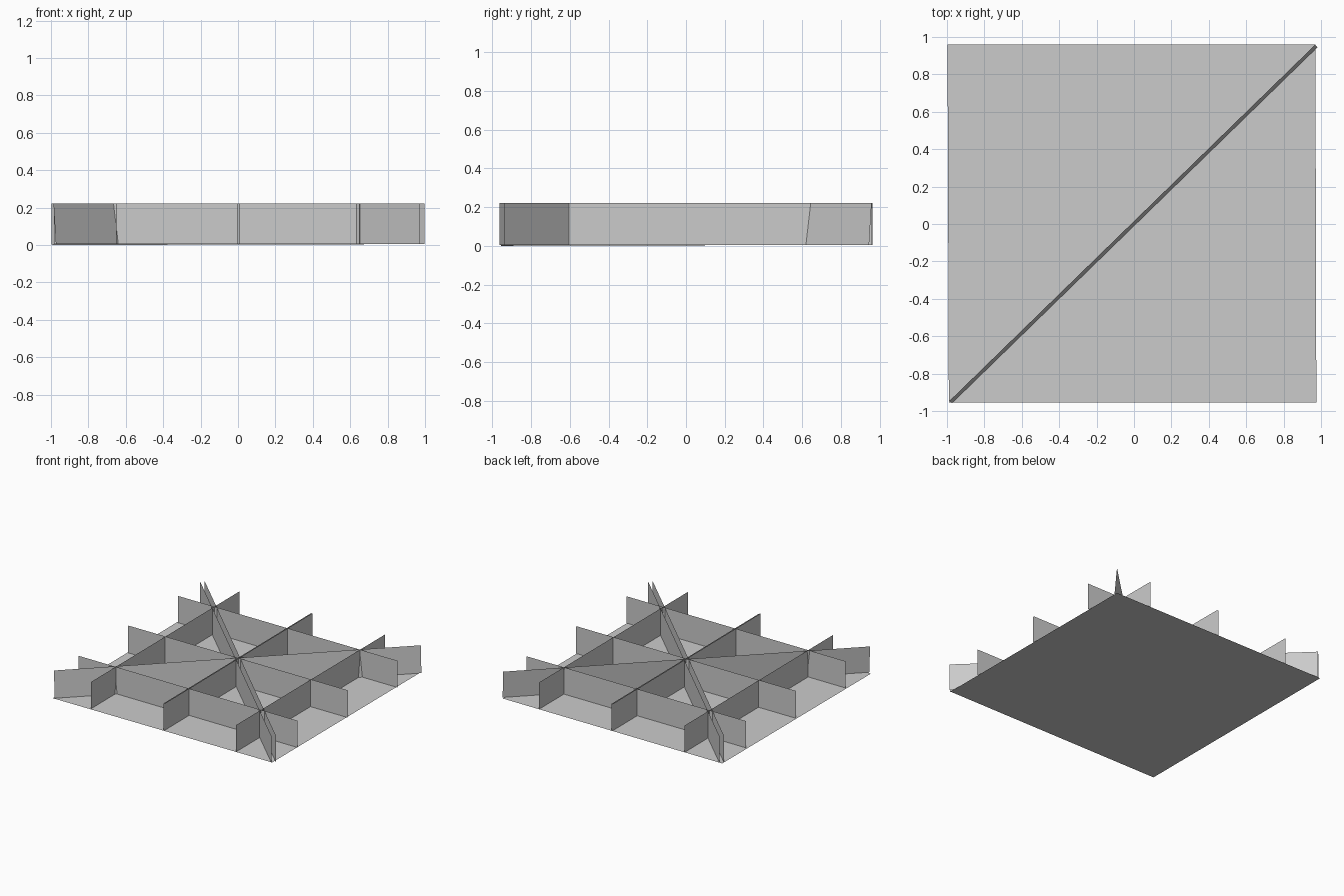
import bpy
import bmesh
from mathutils import Vector

cube = bpy.data.objects.get("Cube")
if cube:
    bpy.data.objects.remove(cube, do_unlink=True)

grey = bpy.data.materials.new("light grey")
grey.use_nodes = True
colour = (0.6, 0.6, 0.6, 1)
grey.diffuse_color = colour
grey.node_tree.nodes["Principled BSDF"].inputs["Base Color"].default_value = colour

FLOOR, TOP = 0.005, 0.222


def sheet(name, corners):
    """One flat four-sided panel without thickness."""
    mesh = bpy.data.meshes.new(name)
    bm = bmesh.new()
    bm.faces.new([bm.verts.new(c) for c in corners])
    bm.to_mesh(mesh)
    bm.free()
    mesh.materials.append(grey)
    obj = bpy.data.objects.new(name, mesh)
    bpy.context.collection.objects.link(obj)
    return obj


def wall(name, start, end, lean=0.0, shift=0.0):
    """Upright panel between two floor points; lean tips its top sideways."""
    a, b = Vector((*start, 0)), Vector((*end, 0))
    side = Vector((a.y - b.y, b.x - a.x, 0)).normalized()
    low = side * (shift - lean) + Vector((0, 0, FLOOR))
    high = side * (shift + lean) + Vector((0, 0, TOP))
    return sheet(name, [a + low, b + low, b + high, a + high])


# Base plate
sheet("base_plate", [(-0.99, -0.955, 0), (0.975, -0.955, FLOOR),
                     (0.97, 0.96, FLOOR), (-0.997, 0.96, FLOOR)])

# Outer dividers of the grid
wall("right_divider", (-0.65, -0.955), (-0.66, 0.96))
wall("left_divider", (0.652, -0.955), (0.645, 0.96))
wall("front_divider", (-0.985, -0.633), (0.98, -0.635))
wall("back_divider", (-0.985, 0.638), (0.98, 0.64))

# Middle dividers, each a close pair of panels
for i, shift in enumerate((-0.004, 0.004)):
    wall(f"middle_lengthwise_divider_{i}", (0.004, -0.955), (-0.008, 0.96), shift=shift)
    wall(f"middle_crosswise_divider_{i}", (-0.985, 0.003), (0.98, 0.006), shift=shift)

# Diagonals: one leaning panel and one open pair
wall("leaning_diagonal", (-0.98, -0.952), (0.975, 0.952), lean=0.009)
for i, shift in enumerate((-0.017, 0.017)):
    wall(f"paired_diagonal_{i}", (-0.985, 0.95), (0.985, -0.95), shift=shift)
